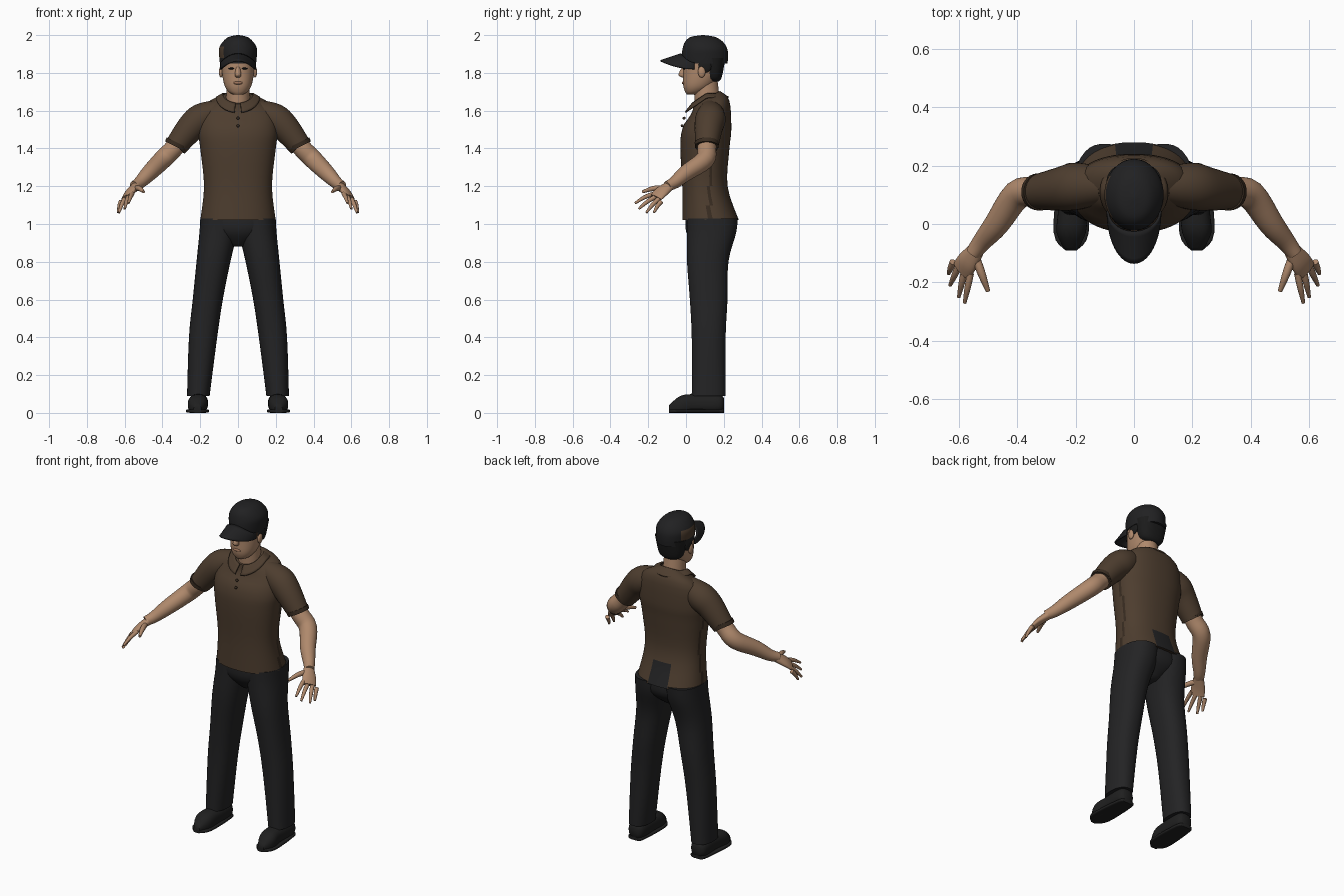
import bpy, bmesh, math
from mathutils import Vector

cube = bpy.data.objects.get("Cube")
if cube:
    bpy.data.objects.remove(cube, do_unlink=True)


def material(name, red, green, blue):
    mat = bpy.data.materials.new(name)
    mat.use_nodes = True
    mat.diffuse_color = (red, green, blue, 1)
    shader = next(node for node in mat.node_tree.nodes if node.type == 'BSDF_PRINCIPLED')
    shader.inputs["Base Color"].default_value = mat.diffuse_color
    shader.inputs["Roughness"].default_value = .8
    return mat


SKIN = material("tan skin", .43, .25, .15)
LIPS = material("lip tone", .33, .17, .1)
SHIRT = material("brown cloth", .075, .047, .028)
TRIM = material("dark brown trim", .04, .025, .015)
TROUSER = material("charcoal cloth", .017, .017, .018)
CAP = material("black cap cloth", .015, .015, .016)
HAIR = material("black hair", .011, .011, .011)
SHOE = material("black leather", .014, .014, .014)

ACROSS, DEPTH, UP = Vector((1, 0, 0)), Vector((0, 1, 0)), Vector((0, 0, 1))


def finish(name, bm, materials, mirror=False, rule=None):
    """Shade the mesh, colour its faces by rule and add it to the scene."""
    bmesh.ops.recalc_face_normals(bm, faces=bm.faces)
    for face in bm.faces:
        face.smooth = True
        if rule:
            face.material_index = rule(face.calc_center_median())
    mesh = bpy.data.meshes.new(name)
    bm.to_mesh(mesh)
    bm.free()
    mesh.set_sharp_from_angle(angle=math.radians(50))
    for mat in materials:
        mesh.materials.append(mat)
    part = bpy.data.objects.new(name, mesh)
    bpy.context.collection.objects.link(part)
    if mirror:
        part.modifiers.new("Mirror", 'MIRROR')
    return part


def spline(rows, steps=4):
    """Smooth the section values between the given rows."""
    result = []
    padded = [rows[0], *rows, rows[-1]]
    for group in zip(padded, padded[1:], padded[2:], padded[3:]):
        for step in range(steps):
            t = step / steps
            result.append([b + t / 2 * (c - a + t * (2*a - 5*b + 4*c - d + t * (3*(b - c) + d - a)))
                           for a, b, c, d in zip(*group)])
    return result + [rows[-1]]


def loft(name, rows, *materials, sides=32, power=2, side=ACROSS, along=None, tilt=None, **options):
    """Skin rounded sections, each a centre and one or two radii."""
    rows = spline(rows)
    centres = [Vector(row[:3]) for row in rows]
    bm = bmesh.new()
    rings = []
    for i, (row, centre) in enumerate(zip(rows, centres)):
        tangent = along or (centres[min(i + 1, len(rows) - 1)] - centres[max(i - 1, 0)]).normalized()
        u = (side - tangent * side.dot(tangent)).normalized()
        v = tangent.cross(u)
        ring = []
        for j in range(sides):
            angle = math.tau * (j + .5) / sides
            a, b = (math.copysign(abs(w) ** (2 / power), w) for w in (math.cos(angle), math.sin(angle)))
            point = centre + u * a * row[3] + v * b * row[-1]
            if tilt:
                point.z += tilt(centre.z) * (point.y - centre.y)
            point.z = max(point.z, 0)
            ring.append(bm.verts.new(point))
        rings.append(ring)
    for low, high in zip(rings, rings[1:]):
        for j in range(sides):
            k = (j + 1) % sides
            bm.faces.new((low[j], low[k], high[k], high[j]))
    bm.faces.new(rings[0])
    bm.faces.new(rings[-1])
    return finish(name, bm, materials, **options)


def column(name, profile, *materials, **options):
    """Upright centred loft from rows of height, depth, half width, half depth."""
    rows = [(0, y, z, rx, ry) for z, y, rx, ry in profile]
    return loft(name, rows, *materials, along=UP, **options)


def ball(name, centre, size, mat, **options):
    bm = bmesh.new()
    bmesh.ops.create_uvsphere(bm, u_segments=20, v_segments=12, radius=1)
    bmesh.ops.scale(bm, vec=size, verts=bm.verts)
    bmesh.ops.translate(bm, vec=centre, verts=bm.verts)
    return finish(name, bm, [mat], **options)


def sheet(name, surface, columns, rows, mat):
    """Thin cloth following a surface function of u and v."""
    bm = bmesh.new()
    grid = [[bm.verts.new(surface(i / columns, j / rows)) for j in range(rows + 1)]
            for i in range(columns + 1)]
    for left, right in zip(grid, grid[1:]):
        for j in range(rows):
            bm.faces.new((left[j], right[j], right[j + 1], left[j + 1]))
    part = finish(name, bm, [mat])
    solid = part.modifiers.new("Thickness", 'SOLIDIFY')
    solid.thickness, solid.offset = .008, 0


# Shirt body with side seams, and the trousers showing at the lower back
def shirt_rule(centre):
    if abs(centre.x) < .06 and centre.y > .18 and centre.z < 1.13:
        return 1
    return 2 if centre.z < 1.5 and abs(centre.y - .125) < .007 else 0


def neck_slope(height):
    return max(0, height - 1.53) * 3.5


column("shirt", [(1.02, .13, .2, .15), (1.2, .1, .18, .12), (1.4, .1, .2, .13), (1.5, .11, .21, .13),
                 (1.62, .13, .18, .1), (1.67, .11, .08, .07)],
       SHIRT, TROUSER, TRIM, sides=56, power=2.3, tilt=neck_slope, rule=shirt_rule)

# Sleeves and cuffs
loft("sleeves", [(.1, .13, 1.6, .06), (.19, .13, 1.56, .08), (.25, .12, 1.51, .075), (.33, .11, 1.41, .06)],
     SHIRT, side=DEPTH, mirror=True)
loft("sleeve_cuffs", [(.32, .11, 1.43, .064), (.33, .11, 1.41, .063)], TRIM, side=DEPTH, mirror=True)


# Folded collar, open at the front, and buttons
def collar_point(u, v):
    angle = math.radians(342 * u - 81)
    s = math.sin(angle)
    front = max(0, -s)
    height = 1.69 - .05 * front - v * (.02 + .03 * front)
    return (.08 + .035 * v) * math.cos(angle), .11 + (.075 + .04 * v) * s, height


sheet("collar", collar_point, 40, 4, SHIRT)
for label, y, z in ("upper", -.01, 1.56), ("lower", -.02, 1.52):
    ball(label + "_button", (0, y, z), (.008, .008, .008), TRIM)

# Trousers
column("hips", [(1.06, .13, .18, .13), (.96, .13, .16, .13), (.88, .12, .03, .06)],
       TROUSER, power=2.3)
loft("trouser_legs", [(.21, .12, .09, .06, .09), (.185, .12, .4, .075, .09), (.16, .12, .6, .08, .1),
                      (.13, .115, .8, .09, .11), (.105, .135, .95, .1, .13), (.1, .14, 1.03, .1, .135)],
     TROUSER, power=2.3, along=UP, mirror=True)

# Shoes and soles
loft("shoes", [(.21, .2, .05, .03), (.21, .17, .05, .05), (.21, .05, .05, .05),
               (.215, -.03, .04, .05, .04), (.215, -.09, .02, .02)],
     SHOE, power=2.4, along=-DEPTH, mirror=True)
loft("shoe_soles", [(.21, .2, .01, .03, .01), (.21, .17, .01, .05, .01),
                    (.215, -.03, .01, .06, .01), (.215, -.09, .01, .02, .01)],
     SHOE, power=4, along=-DEPTH, mirror=True)

# Bare arms
loft("arms", [(.28, .12, 1.47, .05), (.34, .11, 1.4, .05), (.4, .1, 1.34, .05), (.47, 0, 1.27, .043),
              (.52, -.06, 1.22, .033), (.55, -.1, 1.2, .027)], SKIN, side=DEPTH, mirror=True)

# Hands: knuckles run in a line from the first finger to the last
first, last = Vector((.56, -.17, 1.16)), Vector((.62, -.13, 1.12))
spread = last - first
loft("palms", [(.54, -.09, 1.2, .03, .023), (.57, -.13, 1.17, .04, .02), (.59, -.16, 1.14, .04, .014)],
     SKIN, side=spread, mirror=True)


def finger(name, base, tip, radius):
    middle = base.lerp(tip, .5) + UP * radius / 2
    rows = [(*base, radius), (*middle, radius * .9), (*tip, radius / 2)]
    loft(name, rows, SKIN, sides=12, side=spread, mirror=True)


tips = {"index": (.58, -.27, 1.11), "middle": (.6, -.25, 1.08),
        "ring": (.63, -.21, 1.06), "little": (.635, -.17, 1.06)}
for i, (label, tip) in enumerate(tips.items()):
    finger(label + "_fingers", first + spread * i / 3, Vector(tip), .012)
finger("thumbs", Vector((.54, -.12, 1.19)), Vector((.5, -.23, 1.17)), .015)

# Neck, head and face
column("neck", [(1.58, .12, .065, .068), (1.78, .1, .06, .065)], SKIN)
column("head", [(1.685, .035, .025, .03), (1.7, .045, .05, .05), (1.735, .065, .072, .08),
                (1.8, .085, .085, .1), (1.9, .095, .09, .11)], SKIN, power=2.15)
column("nose", [(1.83, -.01, .01, .012), (1.79, -.02, .017, .02), (1.775, -.01, .01, .01)], SKIN)
ball("lips", (0, -.01, 1.747), (.026, .012, .009), LIPS)
ball("eyes", (.035, -.01, 1.823), (.015, .007, .005), HAIR, mirror=True)
ball("ears", (.09, .083, 1.805), (.011, .02, .03), SKIN, mirror=True)

# Hair below the cap
column("hair", [(1.755, .145, .045, .03), (1.78, .14, .075, .05), (1.88, .135, .095, .075)],
       HAIR, power=2.4)
ball("sideburns", (.085, .1, 1.835), (.01, .035, .035), HAIR, mirror=True)


# Cap with a brown patch on its right side
def cap_rule(centre):
    return int(centre.x < -.06 and .02 < centre.y < .165 and 1.88 < centre.z < 1.935)


column("cap_crown", [(1.85, .1, .096, .12), (1.89, .1, .1, .123), (1.93, .1, .1, .118),
                     (1.965, .095, .08, .1), (1.99, .09, .05, .065), (2, .09, .005, .005)],
       CAP, SHIRT, sides=48, rule=cap_rule)
ball("cap_button", (0, .09, 1.995), (.01, .01, .005), CAP)


def brim_point(u, v):
    angle = math.pi * (u - .5)
    bend = math.sin(angle)
    return .09 * bend, .045 - (.07 + .11 * v) * math.cos(angle), 1.9 - .036 * v - .045 * bend ** 2


sheet("cap_brim", brim_point, 28, 6, CAP)
